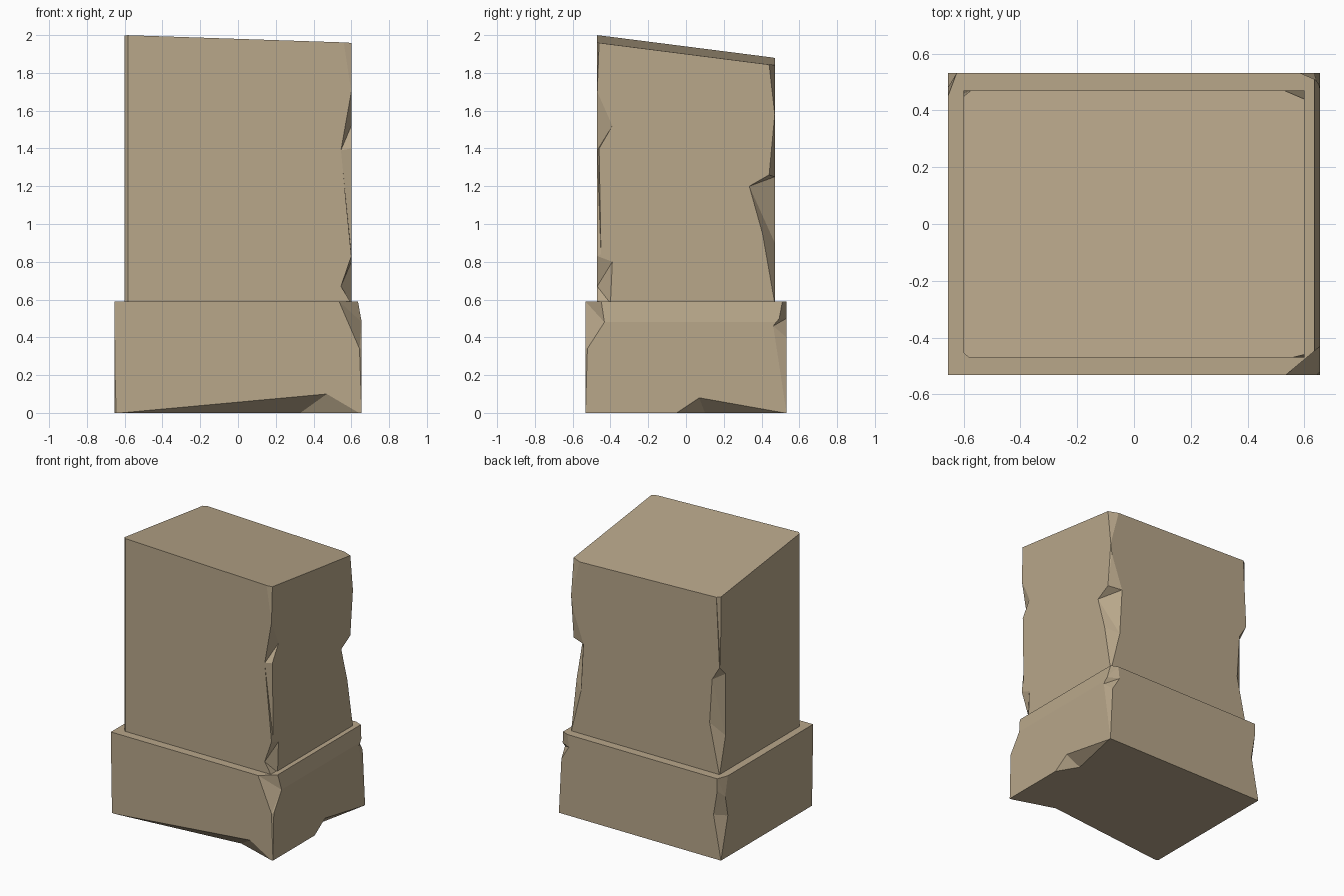
import bpy, bmesh
from mathutils import Vector

if "Cube" in bpy.data.objects:
    bpy.data.objects.remove(bpy.data.objects["Cube"])

stone = bpy.data.materials.new("sandstone")
stone.diffuse_color = (0.48, 0.385, 0.255, 1)
stone.use_nodes = True
stone.node_tree.nodes["Principled BSDF"].inputs["Base Color"].default_value = stone.diffuse_color

SIGNS = [(-1, -1), (1, -1), (1, 1), (-1, 1)]  # front-left, front-right, back-right, back-left


def chipped_block(name, hx, hy, z0, top, corners, chips=(), bevel=None):
    """Block whose vertical edges are worn strips.
    corners: per corner, ((z, inset) on front/back face, (z, inset) on side face); z None = top.
    chips: side index -> (start, end, peak, peak z, floor position, floor inset)."""
    bm = bmesh.new()
    cache = {}

    def vert(p):
        k = tuple(round(c, 4) for c in p)
        if k not in cache:
            cache[k] = bm.verts.new(k)
        return cache[k]

    def face(pts):
        vs = []
        for p in pts:
            v = vert(p)
            if v not in vs:
                vs.append(v)
        if len(vs) > 2 and not bm.faces.get(vs):
            bm.faces.new(vs)

    P, Q = [], []
    for (sx, sy), (pa, qa) in zip(SIGNS, corners):
        p, q = [], []
        for z, a in pa:
            x, y = sx * (hx - a), sy * hy
            p.append((x, y, top(x, y) if z is None else z))
        for z, b in qa:
            x, y = sx * hx, sy * (hy - b)
            q.append((x, y, top(x, y) if z is None else z))
        P.append(p)
        Q.append(q)
        # worn strip zipped between the two edge lines
        i = j = 0
        while i < len(p) - 1 or j < len(q) - 1:
            step_p = j == len(q) - 1 or (i < len(p) - 1 and p[i + 1][2] <= q[j + 1][2])
            if step_p:
                face([p[i], q[j], p[i + 1]])
                i += 1
            else:
                face([p[i], q[j], q[j + 1]])
                j += 1
    # four sides, with optional chip along the bottom edge
    floor, roof = [], []
    for s, (A, B) in enumerate([(P[0], P[1]), (Q[1], Q[2]), (P[2], P[3]), (Q[3], Q[0])]):
        low = []
        floor.append(A[0])
        if s in chips:
            a, e, pk, pz, fl, ins = chips[s]
            at = (lambda u, z, d=0: (u, -hy + d, z)) if s == 0 else (lambda u, z, d=0: (hx - d, u, z))
            S, E, F, N = at(a, z0), at(e, z0), at(pk, z0 + pz), at(fl, z0, ins)
            low = [S, F, E]
            floor += [S, N, E]
            face([S, N, F])
            face([F, N, E])
        floor.append(B[0])
        roof += [A[-1], B[-1]]
        face(A[:1] + low + B + A[:0:-1])
    face(floor[::-1])
    face(roof)
    if bevel:
        bmesh.ops.bisect_plane(bm, geom=bm.verts[:] + bm.edges[:] + bm.faces[:],
                               plane_co=bevel[0], plane_no=Vector(bevel[1]).normalized(), clear_outer=True)
        bmesh.ops.holes_fill(bm, edges=[e for e in bm.edges if e.is_boundary], sides=0)
    bmesh.ops.recalc_face_normals(bm, faces=bm.faces[:])
    me = bpy.data.meshes.new(name)
    bm.to_mesh(me)
    bm.free()
    me.materials.append(stone)
    ob = bpy.data.objects.new(name, me)
    bpy.context.collection.objects.link(ob)


# plinth
chipped_block("plinth", 0.655, 0.532, 0.0, lambda x, y: 0.59, [
    ([(0, 0.01), (0.18, 0.005), (None, 0)], [(0, 0.015), (0.35, 0.01), (None, 0)]),
    ([(0, 0), (0.34, 0.012), (None, 0.12)], [(0, 0), (0.34, 0.01), (0.48, 0.1), (None, 0.1)]),
    ([(0, 0), (0.4, 0.02), (0.5, 0.08), (None, 0.07)], [(0, 0), (0.46, 0.07), (0.5, 0.04), (None, 0.03)]),
    ([(0, 0), (0.32, 0.06), (0.5, 0.03), (None, 0.03)], [(0, 0), (0.3, 0.08), (0.45, 0.05), (None, 0.08)]),
], {0: (-0.62, 0.64, 0.47, 0.1, 0.33, 0.1), 1: (-0.05, 0.52, 0.07, 0.08, 0.1, 0.09)},
    bevel=((0.655, 0, 0.48), (0.1, 0, 0.018)))

# shaft with slanted top
chipped_block("shaft", 0.6, 0.47, 0.58, lambda x, y: 1.92 - 0.0333 * x - 0.1277 * y, [
    ([(0.58, 0.018), (None, 0.018)], [(0.58, 0.015), (None, 0.015)]),
    ([(0.58, 0), (0.67, 0.055), (0.83, 0), (1.39, 0.055), (1.7, 0), (None, 0.04)],
     [(0.58, 0.07), (0.8, 0.08), (0.84, 0.02), (1.4, 0.01), (1.52, 0.08), (1.7, 0.03), (None, 0.01)]),
    ([(0.58, 0), (0.9, 0.08), (1.25, 0.1), (1.5, 0.01), (None, 0.07)],
     [(0.58, 0), (0.95, 0.065), (1.2, 0.135), (1.26, 0.03), (1.58, 0), (None, 0.03)]),
    ([(0.58, 0), (0.95, 0.08), (1.27, 0.06), (1.37, 0), (None, 0.025)],
     [(0.58, 0), (0.85, 0.07), (1.3, 0.07), (1.37, 0.01), (None, 0.02)]),
])
